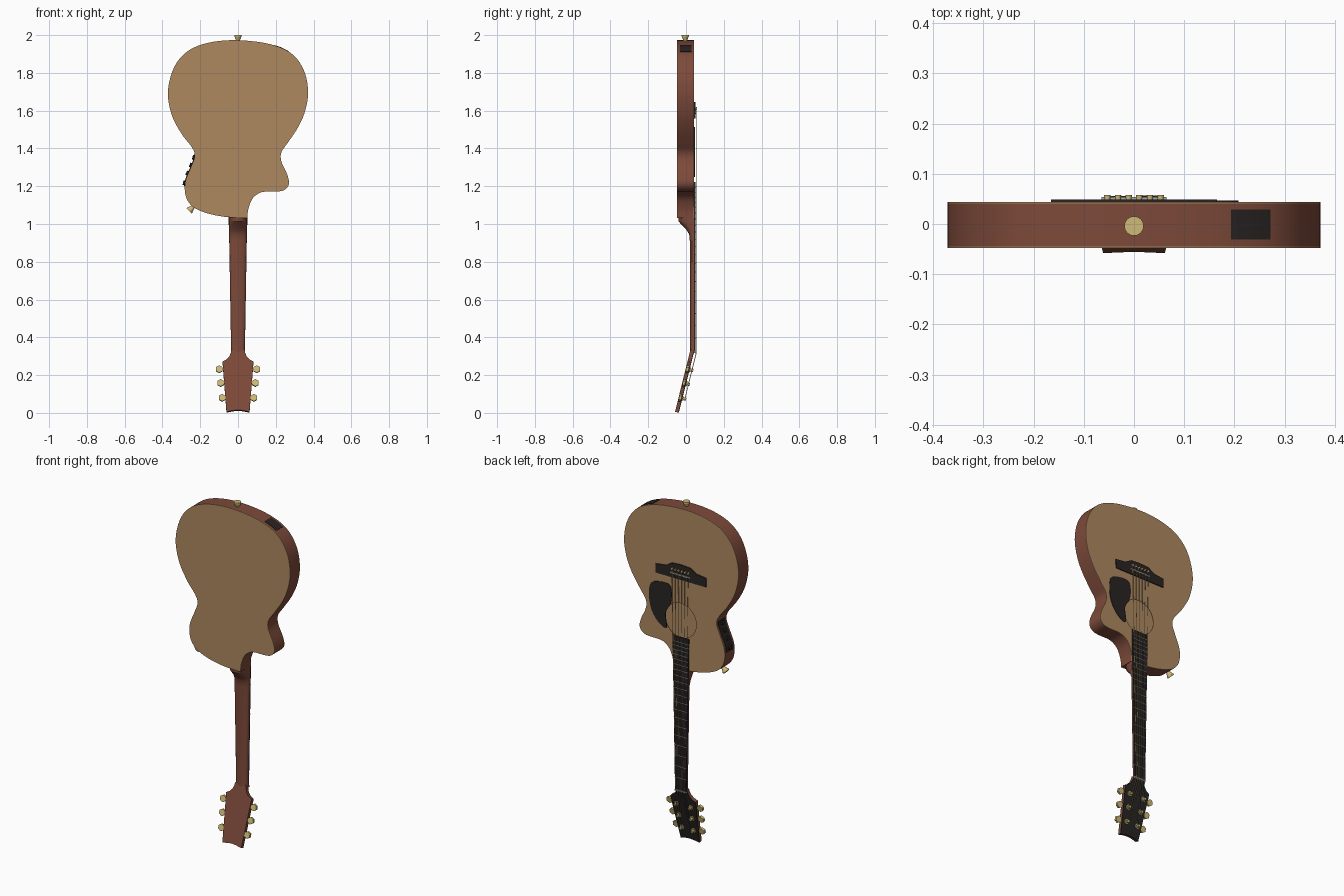
import bpy, bmesh, math
from mathutils import Vector, Matrix

if "Cube" in bpy.data.objects:
    bpy.data.objects.remove(bpy.data.objects["Cube"])


def material(name, rgb):
    m = bpy.data.materials.new(name)
    m.diffuse_color = (*rgb, 1)
    m.use_nodes = True
    m.node_tree.nodes["Principled BSDF"].inputs["Base Color"].default_value = m.diffuse_color
    return m


TAN = material("tan_wood", (0.42, 0.25, 0.115))
BROWN = material("red_brown_wood", (0.205, 0.068, 0.042))
DARK = material("dark_ebony", (0.022, 0.017, 0.017))
GOLD = material("gold_metal", (0.62, 0.49, 0.19))
SILVER = material("fret_metal", (0.40, 0.39, 0.36))


def finish(bm, name, mat, matrix=None):
    """Turn a bmesh into a named, coloured object."""
    bmesh.ops.remove_doubles(bm, verts=bm.verts, dist=1e-5)
    bmesh.ops.recalc_face_normals(bm, faces=bm.faces)
    if matrix:
        bm.transform(matrix)
    me = bpy.data.meshes.new(name)
    bm.to_mesh(me)
    bm.free()
    me.materials.append(mat)
    ob = bpy.data.objects.new(name, me)
    bpy.context.collection.objects.link(ob)
    return ob


def from_curve(cu, name, mat, matrix=None):
    """Evaluate a curve to a mesh object."""
    tmp = bpy.data.objects.new("tmp", cu)
    bpy.context.collection.objects.link(tmp)
    dg = bpy.context.evaluated_depsgraph_get()
    me = bpy.data.meshes.new_from_object(tmp.evaluated_get(dg))
    bm = bmesh.new()
    bm.from_mesh(me)
    bpy.data.objects.remove(tmp)
    bpy.data.meshes.remove(me)
    for f in bm.faces:
        f.material_index = 0
    return finish(bm, name, mat, matrix)


def plate(name, loops, y0, y1, mat, matrix=None):
    """Flat plate in the xz plane between y0 and y1; extra loops are holes."""
    cu = bpy.data.curves.new(name, 'CURVE')
    cu.dimensions = '2D'
    cu.fill_mode = 'BOTH'
    cu.extrude = (y1 - y0) / 2
    for loop in loops:
        s = cu.splines.new('POLY')
        s.points.add(len(loop) - 1)
        for p, (x, z) in zip(s.points, loop):
            p.co = (x, z, 0, 1)
        s.use_cyclic_u = True
    m = Matrix.Translation((0, (y0 + y1) / 2, 0)) @ Matrix.Rotation(math.pi / 2, 4, 'X')
    return from_curve(cu, name, mat, matrix @ m if matrix else m)


def rod(name, a, b, r0, r1, mat, sides=16, matrix=None):
    """Cone or cylinder from a to b."""
    a, b = Vector(a), Vector(b)
    bm = bmesh.new()
    bmesh.ops.create_cone(bm, cap_ends=True, segments=sides, radius1=r0, radius2=r1, depth=(b - a).length)
    m = Matrix.Translation((a + b) / 2) @ (b - a).to_track_quat('Z', 'Y').to_matrix().to_4x4()
    return finish(bm, name, mat, matrix @ m if matrix else m)


def spline(pts, n=6, closed=False):
    """Catmull-Rom samples through 2D points."""
    p = [Vector(q) for q in pts]
    p = [p[-1]] + p + [p[0], p[1]] if closed else [p[0]] + p + [p[-1]]
    out = []
    for a, b, c, d in zip(p, p[1:], p[2:], p[3:]):
        for k in range(n):
            t = k / n
            out.append(0.5 * (2 * b + (c - a) * t + (2 * a - 5 * b + 4 * c - d) * t * t
                              + (3 * b - a - 3 * c + d) * t ** 3))
    return out if closed else out + [p[-1]]


def normals(loop):
    res = []
    for i in range(len(loop)):
        t = (loop[(i + 1) % len(loop)] - loop[i - 1]).normalized()
        res.append(Vector((t.y, -t.x)))
    return res


# Body outline, counter-clockwise from the neck corner of the cutaway
outline = spline([(.05, 1.032), (.054, 1.077), (.074, 1.13), (.106, 1.16), (.143, 1.171), (.212, 1.172),
                  (.25, 1.183), (.27, 1.215), (.26, 1.263), (.23, 1.33), (.23, 1.38), (.265, 1.432),
                  (.318, 1.512), (.355, 1.597), (.371, 1.70), (.35, 1.81), (.286, 1.9), (.17, 1.952),
                  (0, 1.973), (-.15, 1.961), (-.265, 1.916), (-.338, 1.83), (-.371, 1.70), (-.35, 1.575),
                  (-.297, 1.475), (-.244, 1.406), (-.229, 1.36), (-.25, 1.3), (-.276, 1.236), (-.282, 1.183),
                  (-.27, 1.13), (-.233, 1.087), (-.16, 1.056), (-.07, 1.038), (.03, 1.032)])
norm = normals(outline)
inner = [p - n * .008 for p, n in zip(outline, norm)]
hole = [(.003 + .1 * math.cos(k * math.tau / 48), 1.318 + .1 * math.sin(k * math.tau / 48)) for k in range(48)]
plate("body_sides", [outline, inner], -.0445, .0405, BROWN)
plate("body_back", [outline], -.0475, -.0445, TAN)
plate("soundboard", [outline, hole], .0405, .0435, TAN)

# Pickguard and bridge
guard = spline([(.201, 1.477), (.165, 1.505), (.085, 1.512), (.062, 1.474), (.068, 1.40), (.1, 1.34),
                (.094, 1.252), (.143, 1.268), (.188, 1.325), (.207, 1.40)], 4, True)
plate("pickguard", [guard], .0435, .0465, DARK)
half = [(.162, 1.558), (.165, 1.61), (.1, 1.618), (.06, 1.642), (0, 1.646)]
plate("bridge", [half + [(-x, z) for x, z in reversed(half[:-1])]], .0435, .049, DARK)
plate("saddle", [[(-.065, 1.583), (.065, 1.583), (.065, 1.59), (-.065, 1.59)]], .048, .0535, SILVER)


# Dark control panels wrapped on the body sides
def side_panel(name, test, y0, y1, thick):
    idx = [i for i, p in enumerate(outline) if test(p)]
    loop = [outline[i] + norm[i] * thick for i in idx] + [outline[i] - norm[i] * .002 for i in reversed(idx)]
    plate(name, [loop], y0, y1, DARK)
    return idx


side_panel("jack_panel", lambda p: .19 < p.x < .275 and p.y > 1.8, -.031, .029, .002)
ctrl = side_panel("preamp_panel", lambda p: p.x < -.2 and 1.195 < p.y < 1.375, -.033, .031, .003)
for k in range(4):
    i = ctrl[2 + k * (len(ctrl) - 5) // 3]
    p, q = outline[i], outline[i] + norm[i] * .011
    rod("preamp_knob", (p.x, 0, p.y), (q.x, 0, q.y), .012, .012, DARK, 12)

# Strap buttons
for name, p, d in (("end_pin", (0, -.004, 1.968), (0, 0, 1)), ("strap_button", (-.236, -.004, 1.092), (-.72, 0, -.69))):
    p, d = Vector(p), Vector(d).normalized()
    rod(name, p, p + d * .024, .009, .018, GOLD)
    rod(name + "_cap", p + d * .024, p + d * .032, .0195, .0195, GOLD)

# Neck with heel: D-shaped sections (z, half width, back y)
bm = bmesh.new()
rings = []
for z, w, yb in ((1.04, .049, -.041), (1.013, .049, -.039), (.995, .049, -.022), (.97, .048, .002),
                 (.945, .047, .017), (.91, .0465, .02), (.33, .0365, .021), (.315, .0365, .02)):
    ring = []
    for k in range(13):
        a = math.pi * k / 12
        ring.append(bm.verts.new((w * math.cos(a), .043 - (.043 - yb) * math.sin(a) ** .6, z)))
    rings.append(ring)
for r, s in zip(rings, rings[1:]):
    for k in range(13):
        j = (k + 1) % 13
        bm.faces.new((r[k], r[j], s[j], s[k]))
bm.faces.new(rings[0])
bm.faces.new(rings[-1])
finish(bm, "neck", BROWN)

# Fretboard, nut and frets
plate("fretboard", [[(-.036, .325), (.036, .325), (.052, 1.222), (-.052, 1.222)]], .043, .0505, DARK)
plate("nut", [[(-.036, .317), (.036, .317), (.036, .326), (-.036, .326)]], .04, .054, SILVER)
for n in range(1, 21):
    z = .325 + 1.265 * (1 - 2 ** (-n / 12))
    w = .036 + .0178 * (z - .325)
    plate("fret", [[(-w, z - .0015), (w, z - .0015), (w, z + .0015), (-w, z + .0015)]], .05, .052, SILVER)

# Tilted headstock; local z = 0 is the nut line, local y = 0 its front
TILT = Matrix.Translation((0, .043, .325)) @ Matrix.Rotation(math.radians(-14), 4, 'X')
half = [(.036, .005), (.038, -.012), (.046, -.032), (.06, -.048), (.082, -.06), (.079, -.1),
        (.061, -.334), (.03, -.327), (0, -.324)]
head = half + [(-x, z) for x, z in reversed(half[:-1])]
plate("headstock", [head], -.021, -.004, BROWN, TILT)
plate("headstock_face", [head], -.004, 0, DARK, TILT)

# Tuners on both sides
ROWS = ((-.1, .099, .046), (-.175, .092, .042), (-.256, .084, .037))
for s in (-1, 1):
    for h, kx, px in ROWS:
        rod("tuner_shaft", (s * (kx - .035), -.012, h), (s * kx, -.012, h), .005, .005, GOLD, 8, TILT)
        rod("tuner_knob", (s * kx, -.019, h), (s * kx, -.005, h), .02, .02, GOLD, 6, TILT)
        rod("tuner_washer", (s * px, 0, h), (s * px, .004, h), .014, .014, GOLD, 12, TILT)
        rod("tuner_post", (s * px, 0, h), (s * px, .02, h), .008, .008, GOLD, 12, TILT)

# Strings and bridge pins
for i in range(6):
    u = i - 2.5
    side = 1 if u > 0 else -1
    h, _, px = ROWS[i if i < 3 else 5 - i]
    post = TILT @ Vector((side * (px - .007), .013, h))
    path = [(u * .0212, .052, 1.61), (u * .0212, .0548, 1.587), (u * .0115, .0548, .32), post]
    cu = bpy.data.curves.new("string", 'CURVE')
    cu.dimensions = '3D'
    cu.bevel_depth = .0011 + .0002 * i
    cu.bevel_resolution = 0
    sp = cu.splines.new('POLY')
    sp.points.add(len(path) - 1)
    for p, c in zip(sp.points, path):
        p.co = (*c, 1)
    from_curve(cu, "string", GOLD if i > 2 else SILVER)
    rod("bridge_pin", (u * .0212, .047, 1.612), (u * .0212, .058, 1.612), .0055, .0065, GOLD, 12)

# Smooth shading with sharp edges kept
for ob in bpy.context.collection.objects:
    ob.select_set(True)
    bpy.context.view_layer.objects.active = ob
bpy.ops.object.shade_smooth_by_angle(angle=math.radians(30))
